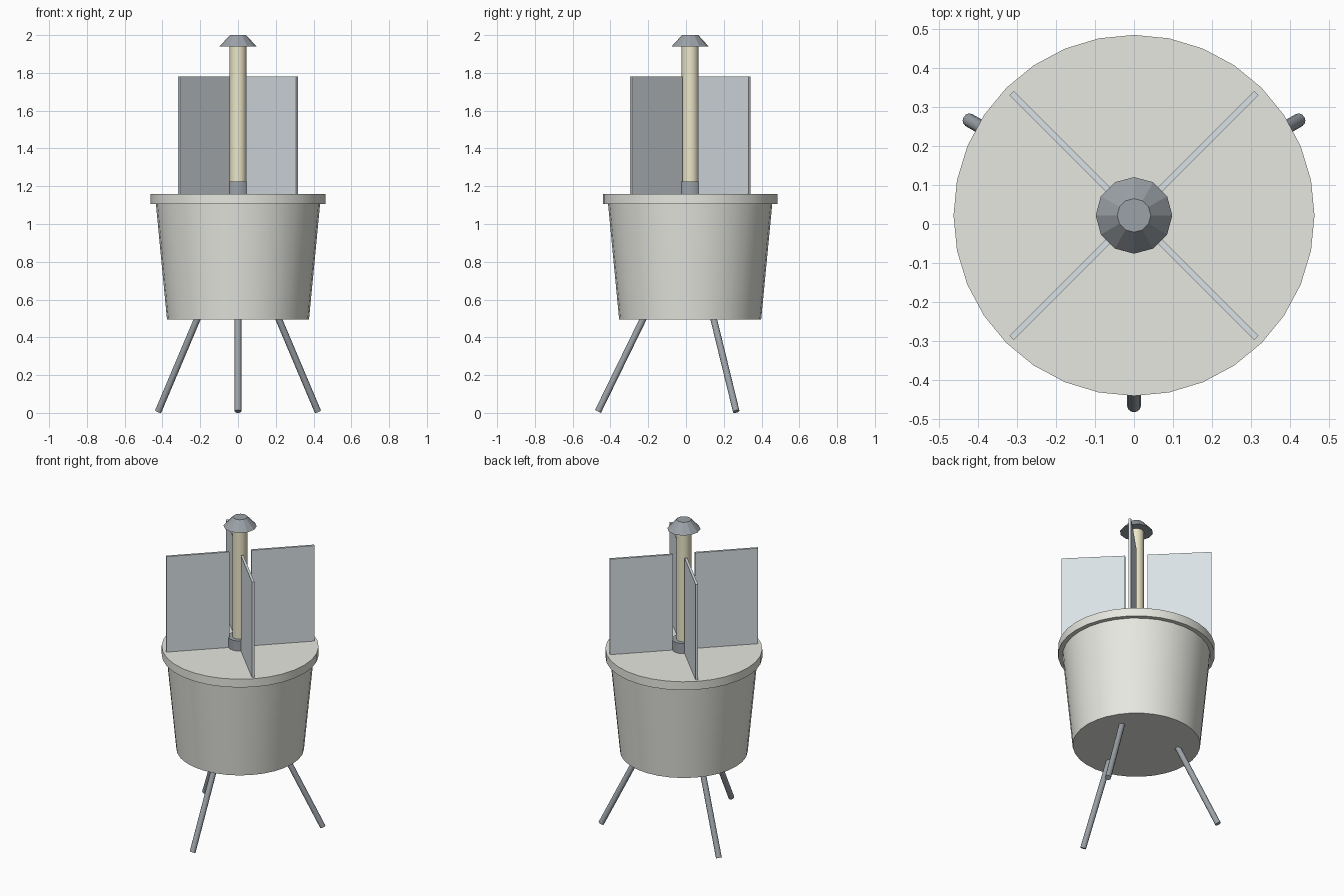
import bpy, math
from mathutils import Vector

if "Cube" in bpy.data.objects:
    bpy.data.objects.remove(bpy.data.objects["Cube"])

CY = 0.022  # the trap axis sits slightly behind the origin


def material(name, rgb):
    m = bpy.data.materials.new(name)
    m.diffuse_color = (*rgb, 1)
    m.use_nodes = True
    m.node_tree.nodes["Principled BSDF"].inputs["Base Color"].default_value = m.diffuse_color
    return m


PLASTIC = material("pale_plastic", (0.80, 0.80, 0.75))
PANEL = material("clear_panel", (0.70, 0.76, 0.79))
BEIGE = material("beige_tube", (0.84, 0.80, 0.58))
METAL = material("dark_metal", (0.33, 0.36, 0.39))


def finish(name, mat, smooth):
    ob = bpy.context.object
    ob.name = name
    ob.data.materials.append(mat)
    if smooth:
        bpy.ops.object.shade_smooth_by_angle(angle=math.radians(35))
    return ob


def frustum(name, r1, r2, z1, z2, sides, mat, smooth=True):
    bpy.ops.mesh.primitive_cone_add(vertices=sides, radius1=r1, radius2=r2, depth=z2 - z1,
                                    location=(0, CY, (z1 + z2) / 2))
    return finish(name, mat, smooth)


# bucket and lid
frustum("bucket", 0.376, 0.435, 0.495, 1.11, 32, PLASTIC)
frustum("lid", 0.462, 0.462, 1.106, 1.16, 32, PLASTIC)

# central tube with collar and cap
frustum("collar", 0.072, 0.072, 1.16, 1.225, 16, METAL)
frustum("tube", 0.045, 0.045, 1.16, 1.945, 16, BEIGE)
frustum("cap", 0.098, 0.043, 1.94, 2.0, 12, METAL, False)

# four upright vanes on the diagonals
inner, outer = 0.066, 0.443
for i in range(4):
    a = math.radians(45 + 90 * i)
    mid = (inner + outer) / 2
    bpy.ops.mesh.primitive_cube_add(
        size=1, location=(mid * math.cos(a), CY + mid * math.sin(a), 1.47), rotation=(0, 0, a))
    bpy.context.object.scale = (outer - inner, 0.015, 0.62)
    finish(f"vane_{i + 1}", PANEL, False)

# three splayed legs
for i in range(3):
    a = math.radians(-90 + 120 * i)
    foot = Vector((0.488 * math.cos(a), CY + 0.488 * math.sin(a), 0.0075))
    top = Vector((0.246 * math.cos(a), CY + 0.246 * math.sin(a), 0.503))
    d = top - foot
    bpy.ops.mesh.primitive_cylinder_add(
        vertices=12, radius=0.0175, depth=d.length, location=(foot + top) / 2,
        rotation=d.to_track_quat('Z', 'Y').to_euler())
    finish(f"leg_{i + 1}", METAL, True)
